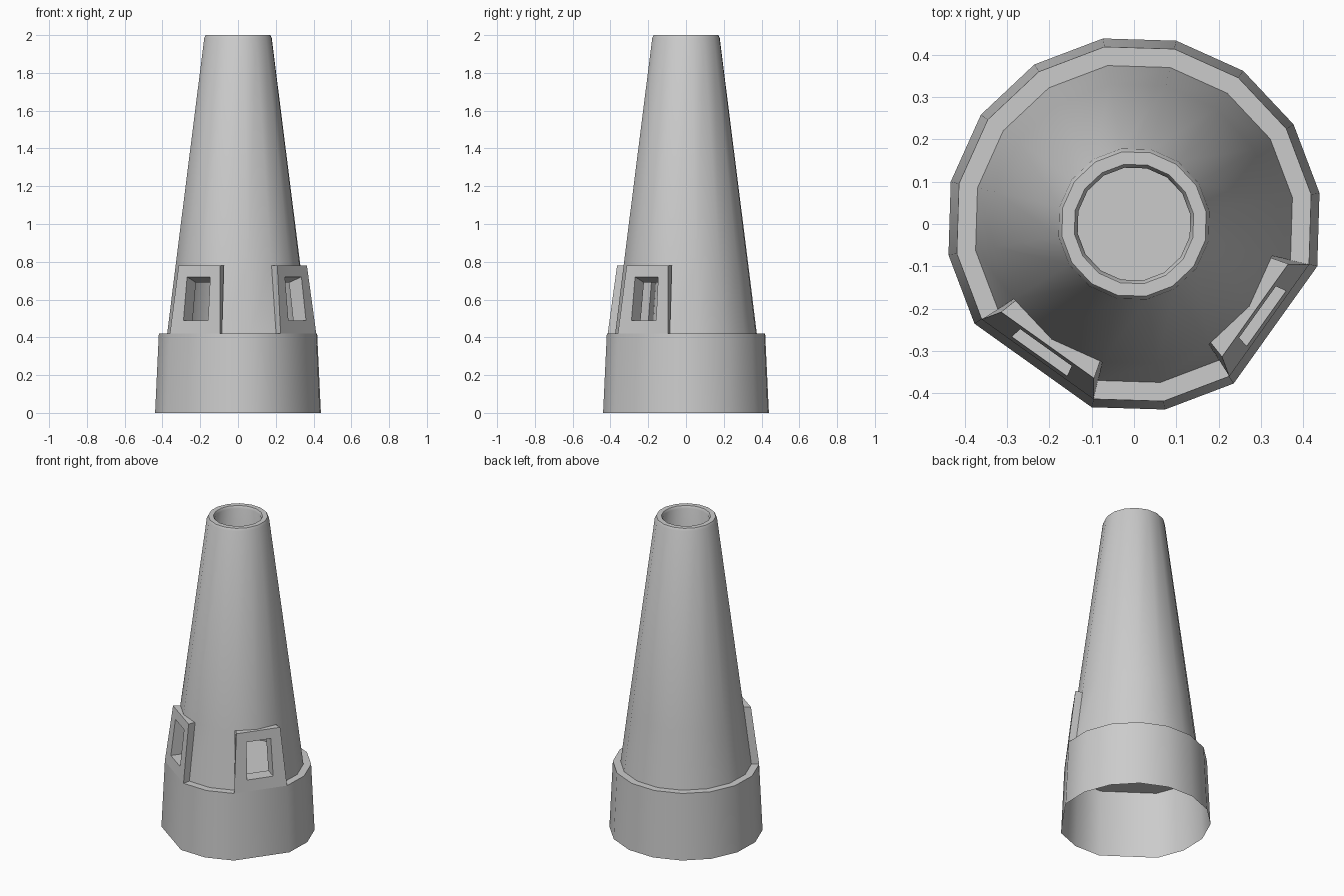
import bpy, bmesh, math
from mathutils import Vector

if "Cube" in bpy.data.objects:
    bpy.data.objects.remove(bpy.data.objects["Cube"])

SIDES = 16
OFFSET = math.radians(9.5)
STEP = math.tau / SIDES
WINDOWS = (10, 14)          # polygon corners replaced by flat window bays
Z_LEDGE, Z_FRAME, Z_TOP = 0.42, 0.78, 2.0


def finish(bm, name, angle=50):
    bmesh.ops.recalc_face_normals(bm, faces=bm.faces)
    mesh = bpy.data.meshes.new(name)
    bm.to_mesh(mesh)
    bm.free()
    obj = bpy.data.objects.new(name, mesh)
    bpy.context.collection.objects.link(obj)
    bpy.ops.object.select_all(action='DESELECT')
    obj.select_set(True)
    bpy.context.view_layer.objects.active = obj
    bpy.ops.object.shade_smooth_by_angle(angle=math.radians(angle))
    return obj


def ring(bm, r, z, skip=()):
    return [bm.verts.new((r * math.cos(OFFSET + k * STEP), r * math.sin(OFFSET + k * STEP), z))
            for k in range(SIDES) if k not in skip]


def bridge(bm, a, b, skip=()):
    n = len(a)
    for i in range(n):
        if i not in skip:
            j = (i + 1) % n
            bm.faces.new((a[i], a[j], b[j], b[i]))


# Base skirt: thin open-bottomed band whose top makes the ledge and inner floor
bm = bmesh.new()
low = ring(bm, 0.445, 0, WINDOWS)
high = ring(bm, 0.425, Z_LEDGE, WINDOWS)
bridge(bm, low, high)
bm.faces.new(high)
finish(bm, "base_skirt")

# Tapered hollow stack, left open behind the window bays
bm = bmesh.new()
profile = [(0.38, Z_LEDGE), (0.335, Z_FRAME), (0.181, 1.985), (0.173, Z_TOP),
           (0.143, Z_TOP), (0.135, 1.985), (0.29, Z_FRAME), (0.335, Z_LEDGE)]
rings = [ring(bm, r, z) for r, z in profile]
gaps = [k + s for k in WINDOWS for s in (-1, 0)]
for i in range(len(rings) - 1):
    bridge(bm, rings[i], rings[i + 1], gaps if i in (0, 6) else ())
finish(bm, "tapered_stack")


# Window frames: thick sloped panels with a rectangular opening
def rect(bm, angle, d_low, d_high, hw_low, hw_high, z0, z1):
    out = Vector((math.cos(angle), math.sin(angle), 0))
    side = Vector((-out.y, out.x, 0))
    verts = []
    for s, z, hw in ((-1, z0, hw_low), (1, z0, hw_low), (1, z1, hw_high), (-1, z1, hw_high)):
        t = (z - Z_LEDGE) / (Z_FRAME - Z_LEDGE)
        d = d_low + (d_high - d_low) * t
        verts.append(bm.verts.new(out * d + side * (s * hw) + Vector((0, 0, z))))
    return verts


for name, k in zip(("window_frame_left", "window_frame_right"), WINDOWS):
    a = OFFSET + k * STEP
    bm = bmesh.new()
    loops = [rect(bm, a, 0.393, 0.352, 0.1625, 0.135, Z_LEDGE, Z_FRAME),
             rect(bm, a, 0.393, 0.352, 0.08, 0.075, 0.49, 0.72),
             rect(bm, a, 0.310, 0.268, 0.08, 0.075, 0.49, 0.69),
             rect(bm, a, 0.310, 0.268, 0.128, 0.111, Z_LEDGE, Z_FRAME)]
    for i in range(4):
        bridge(bm, loops[i], loops[(i + 1) % 4])
    finish(bm, name)
